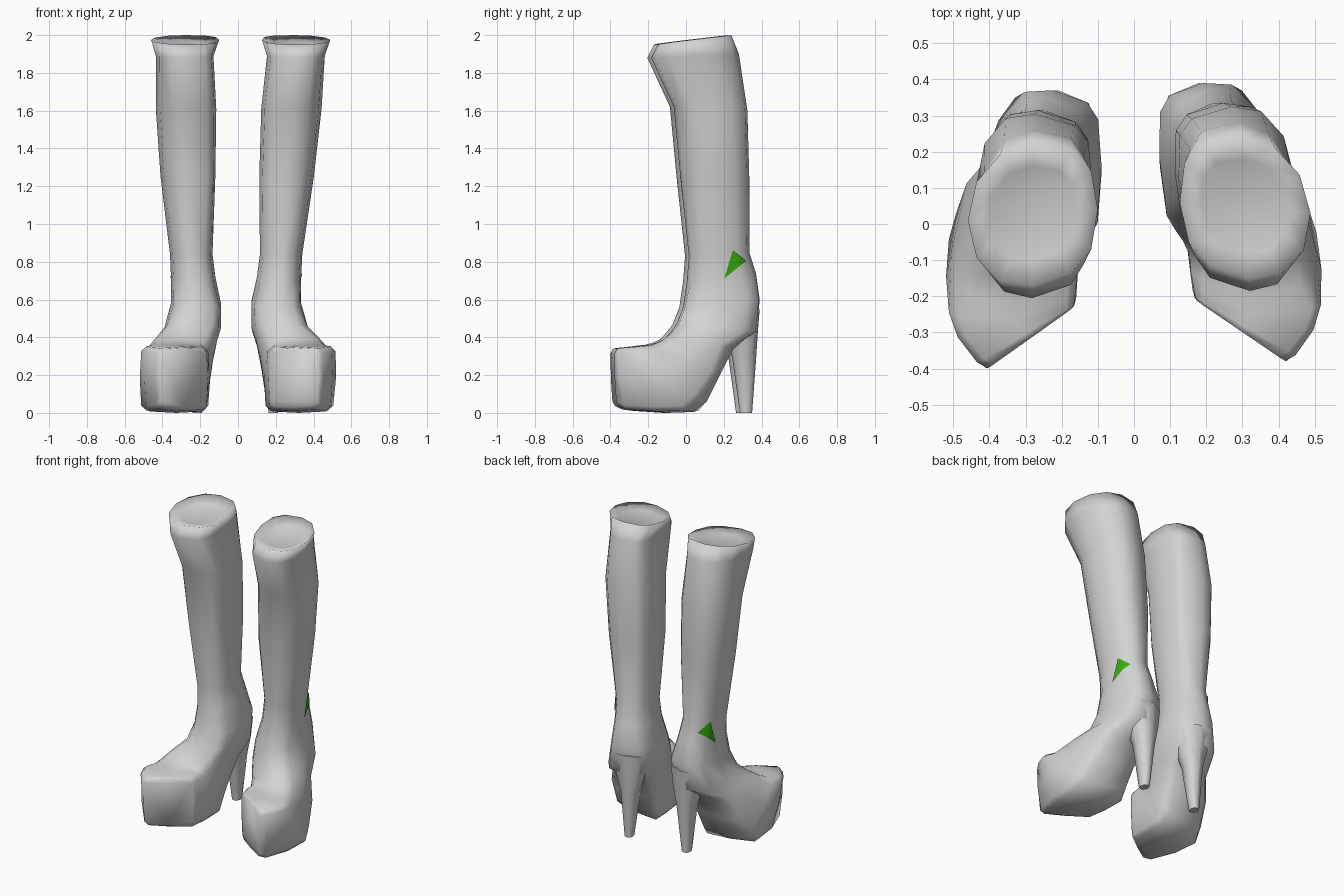
import bpy
import bmesh
import math
from mathutils import Vector
from mathutils.bvhtree import BVHTree

if "Cube" in bpy.data.objects:
    bpy.data.objects.remove(bpy.data.objects["Cube"])


def make_material(name, rgb):
    mat = bpy.data.materials.new(name)
    mat.use_nodes = True
    mat.diffuse_color = (*rgb, 1)
    mat.node_tree.nodes["Principled BSDF"].inputs["Base Color"].default_value = (*rgb, 1)
    return mat


GREY = make_material("grey leather", (0.65, 0.65, 0.65))
GREEN = make_material("green patch", (0.035, 0.41, 0.003))

# Corner shapes: exponent of the rounded outline, lower is squarer
ROUND, SOFT, SQUARE, BOX = 1, .75, .5, .3

# Sections: inner x, outer x, front (y, z), back (y, z), front and back skew,
# then the corner shapes of the inner and outer half
SHAFT_AND_FOOT = [
    (.16, .40, (-.10, 1.935), (.16, 1.96), .02, 0, SOFT, ROUND),
    (.10, .46, (-.17, 1.95), (.22, 2.0), .03, 0, SOFT, ROUND),
    (.13, .435, (-.205, 1.88), (.26, 1.90), .03, -.01, SQUARE, ROUND),
    (.115, .435, (-.085, 1.62), (.305, 1.60), .02, -.03, SQUARE, ROUND),
    (.12, .41, (-.05, 1.25), (.315, 1.25), .01, -.03, SQUARE, ROUND),
    (.135, .36, (-.005, .83), (.315, .85), .01, -.02, SOFT, ROUND),
    (.12, .355, (-.015, .70), (.35, .74), .01, -.02, SOFT, ROUND),
    (.09, .355, (-.035, .56), (.37, .60), .02, -.03, SQUARE, SOFT),
    (.09, .39, (-.07, .47), (.355, .43), .02, -.03, SQUARE, SOFT),
    (.11, .44, (-.10, .43), (.23, .34), .02, 0, SQUARE, SOFT),
    (.13, .475, (-.135, .39), (.16, .20), .03, 0, SQUARE, SQUARE),
    (.145, .505, (-.18, .37), (.09, .06), .04, .02, SQUARE, SQUARE),
    (.15, .52, (-.22, .36), (.02, .005), .05, .04, BOX, BOX),
    (.155, .495, (-.265, .355), (-.12, 0), .065, .06, BOX, BOX),
    (.16, .44, (-.305, .35), (-.27, .01), .085, .08, BOX, BOX),
    (.165, .41, (-.317, .345), (-.305, .03), .087, .087, BOX, BOX),
]
HEEL = [
    (.10, .32, (.18, .55), (.37, .55), 0, -.02, SOFT, SOFT),
    (.12, .30, (.20, .40), (.36, .42), 0, -.01, SOFT, SOFT),
    (.155, .265, (.225, .29), (.352, .30), 0, 0, SOFT, SOFT),
    (.19, .24, (.265, 0), (.33, 0), 0, 0, SOFT, SOFT),
]


def place(x, y, z, side):
    """Mirror to one side; the left boot leans and turns out slightly."""
    if side > 0:
        x += .04 * max(z - 1, 0) - .06 * y - .01
        y += .02
    return Vector((side * x, y, z))


def soft(value, power):
    return math.copysign(abs(value) ** power, value)


def section(spec, side, sides):
    inner, outer, front, back, skew_f, skew_b, shape_in, shape_out = spec
    points = []
    for i in range(sides):
        a = math.tau * i / sides
        power = shape_out if math.cos(a) > 0 else shape_in
        u, v = soft(math.cos(a), power), soft(math.sin(a), power)
        t = (v + 1) / 2
        x = (inner + outer) / 2 + u * (outer - inner) / 2
        y = back[0] + (front[0] - back[0]) * t - u * (skew_b + (skew_f - skew_b) * t)
        z = back[1] + (front[1] - back[1]) * t
        points.append(place(x, y, max(z, 0), side))
    return points


def finish(bm, name, mat, angle):
    mesh = bpy.data.meshes.new(name)
    bm.to_mesh(mesh)
    obj = bpy.data.objects.new(name, mesh)
    bpy.context.collection.objects.link(obj)
    mesh.materials.append(mat)
    bpy.ops.object.select_all(action="DESELECT")
    obj.select_set(True)
    bpy.context.view_layer.objects.active = obj
    bpy.ops.object.shade_smooth_by_angle(angle=math.radians(angle))
    return obj


def loft(specs, side, sides):
    bm = bmesh.new()
    rings = [[bm.verts.new(p) for p in section(s, side, sides)] for s in specs]
    for low, high in zip(rings, rings[1:]):
        for i in range(sides):
            j = (i + 1) % sides
            bm.faces.new((low[i], low[j], high[j], high[i]))
    bm.faces.new(rings[0])
    bm.faces.new(rings[-1])
    bmesh.ops.recalc_face_normals(bm, faces=bm.faces)
    return bm


def patch(surface, side):
    """Triangle draped over the outer side of the ankle."""
    bm = bmesh.new()
    corners = [(.245, .862), (.315, .805), (.20, .712)]
    bm.faces.new([bm.verts.new((side, y, z)) for y, z in corners])
    bmesh.ops.subdivide_edges(bm, edges=bm.edges[:], cuts=5, use_grid_fill=True)
    bmesh.ops.triangulate(bm, faces=bm.faces[:])
    for v in bm.verts:
        hit = surface.ray_cast(v.co, Vector((-side, 0, 0)))[0]
        if hit:
            v.co = hit + Vector((side * .006, .003, 0))
    for f in bm.faces:
        f.normal_update()
        if f.normal.x * side < 0:
            f.normal_flip()
    return bm


for side, label in ((1, "left"), (-1, "right")):
    # Boot shaft and platform foot
    boot = loft(SHAFT_AND_FOOT, side, 12)
    surface = BVHTree.FromBMesh(boot)
    finish(boot, label + "_boot", GREY, 150)
    # Tapered heel
    finish(loft(HEEL, side, 8), label + "_heel", GREY, 60)
    # Ankle patch
    finish(patch(surface, side), label + "_ankle_patch", GREEN, 60)
